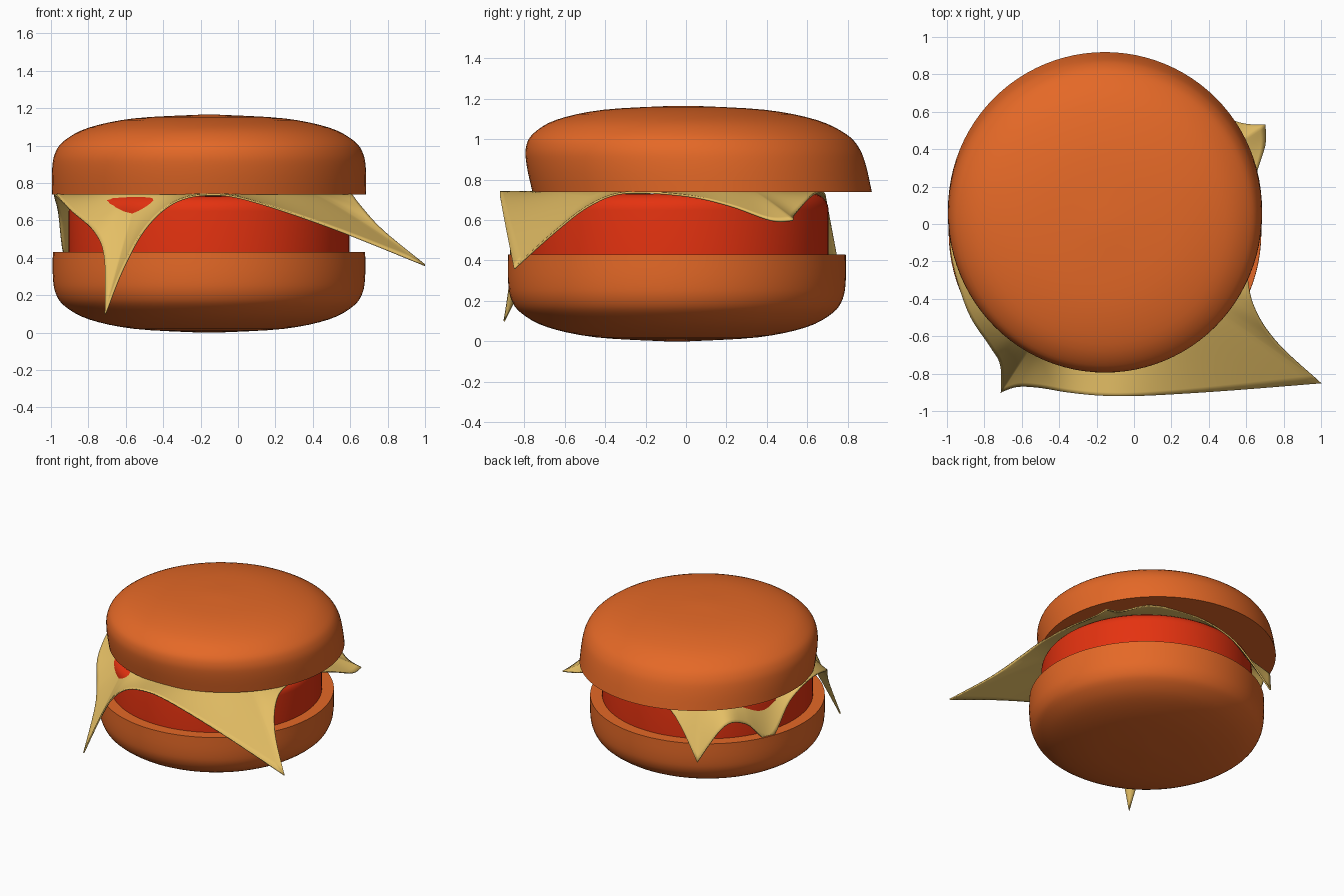
import bpy, bmesh, math
from mathutils import Vector

cube = bpy.data.objects.get("Cube")
if cube:
    bpy.data.objects.remove(cube)

CENTRE = Vector((-0.155, -0.045, 0))


def material(name, colour):
    mat = bpy.data.materials.new(name)
    mat.use_nodes = True
    mat.diffuse_color = (*colour, 1)
    mat.node_tree.nodes["Principled BSDF"].inputs["Base Color"].default_value = (*colour, 1)
    return mat


ORANGE = material("toasted orange", (0.78, 0.14, 0.02))
RED = material("tomato red", (0.78, 0.032, 0.005))
YELLOW = material("cheese yellow", (0.78, 0.52, 0.13))


def finish(bm, name, mat, angle=40):
    bmesh.ops.recalc_face_normals(bm, faces=bm.faces)
    mesh = bpy.data.meshes.new(name)
    bm.to_mesh(mesh)
    bm.free()
    mesh.materials.append(mat)
    obj = bpy.data.objects.new(name, mesh)
    bpy.context.collection.objects.link(obj)
    bpy.ops.object.select_all(action="DESELECT")
    obj.select_set(True)
    bpy.context.view_layer.objects.active = obj
    bpy.ops.object.shade_smooth_by_angle(angle=math.radians(angle))
    return obj


def smooth_path(points, steps=6):
    """Catmull-Rom curve through the points, keeping both ends."""
    pts = [Vector(p) for p in points]
    pts = [pts[0]] + pts + [pts[-1]]
    out = []
    for a, b, c, d in zip(pts, pts[1:], pts[2:], pts[3:]):
        for i in range(steps):
            t = i / steps
            out.append(b + 0.5 * t * (c - a + t * (2 * a - 5 * b + 4 * c - d
                                                   + t * (3 * (b - c) + d - a))))
    return out + [pts[-1]]


def lathe(profile, segments=96):
    """Closed solid of revolution from (radius, z) pairs, ends capped."""
    bm = bmesh.new()
    rings = []
    for r, z in profile:
        rings.append([bm.verts.new(CENTRE + Vector((r * math.cos(a), r * math.sin(a), z)))
                      for a in (math.tau * i / segments for i in range(segments))])
    for low, high in zip(rings, rings[1:]):
        for i in range(segments):
            j = (i + 1) % segments
            bm.faces.new((low[i], low[j], high[j], high[i]))
    bm.faces.new(rings[0])
    bm.faces.new(rings[-1])
    return bm


# Bottom bun: rounded underside, flat cut top
bun = [(0.05, 0), (0.4, 0.02), (0.64, 0.07), (0.77, 0.14), (0.82, 0.21), (0.835, 0.3), (0.835, 0.43)]
curve = [(p.x, p.y) for p in smooth_path([(r, z, 0) for r, z in bun], 4)]
finish(lathe(curve), "bottom_bun", ORANGE)

# Top bun: the same form turned over and leaning towards the front
bm = lathe([(r * 1.005, 1.165 - z * 0.993) for r, z in curve])
for v in bm.verts:
    v.co.y += 0.125 - 0.22 * (v.co.z - 0.738)
finish(bm, "top_bun", ORANGE)

# Tomato slice with a rounded upper rim
rim = [(0.67 + 0.08 * math.cos(a), 0.65 + 0.08 * math.sin(a))
       for a in (math.pi / 2 * i / 6 for i in range(7))]
finish(lathe([(0.75, 0.42)] + rim), "tomato_slice", RED)

# Cheese slice: four drooping edges between pointed corners
front_left, front_right = (-0.71, -0.90, 0.10), (1.0, -0.85, 0.36)
back_right, back_left = (0.70, 0.53, 0.60), (-0.63, 0.76, 0.33)
edges = [
    [front_left, (-0.62, -0.87, 0.33), (-0.5, -0.875, 0.55), (-0.35, -0.9, 0.69),
     (-0.17, -0.918, 0.737), (0.05, -0.918, 0.71), (0.5, -0.89, 0.56), front_right],
    [front_right, (0.78, -0.65, 0.54), (0.66, -0.48, 0.67), (0.61, -0.3, 0.735),
     (0.61, 0, 0.72), (0.64, 0.22, 0.67), (0.70, 0.42, 0.60), back_right],
    [back_right, (0.57, 0.54, 0.63), (0.35, 0.62, 0.72), (0, 0.68, 0.735),
     (-0.35, 0.7, 0.65), back_left],
    [back_left, (-0.75, 0.6, 0.58), (-0.82, 0.42, 0.55), (-0.92, 0.27, 0.40),
     (-0.96, 0.08, 0.64), (-0.98, -0.15, 0.737), (-0.89, -0.46, 0.65),
     (-0.77, -0.65, 0.54), (-0.715, -0.75, 0.40), front_left],
]
outline = [p for edge in edges for p in smooth_path(edge)[:-1]]

TOP, FLAT, ROWS = 0.739, 0.68, 10
bm = bmesh.new()
hub = bm.verts.new((CENTRE.x, CENTRE.y, TOP))
spokes = []
for p in outline:
    arm = Vector((p.x - CENTRE.x, p.y - CENTRE.y, 0))
    bend = min(0.9, FLAT / arm.length)
    spoke = []
    for k in range(ROWS + 1):
        s = k / ROWS
        pos = CENTRE + arm * (bend + (1 - bend) * s)
        pos.z = TOP + (p.z - TOP) * s ** 1.1
        spoke.append(bm.verts.new(pos))
    spokes.append(spoke)
for a, b in zip(spokes, spokes[1:] + spokes[:1]):
    bm.faces.new((hub, a[0], b[0]))
    for k in range(ROWS):
        bm.faces.new((a[k], a[k + 1], b[k + 1], b[k]))
cheese = finish(bm, "cheese_slice", YELLOW, 60)
shell = cheese.modifiers.new("thickness", "SOLIDIFY")
shell.thickness = 0.01
shell.offset = 0
